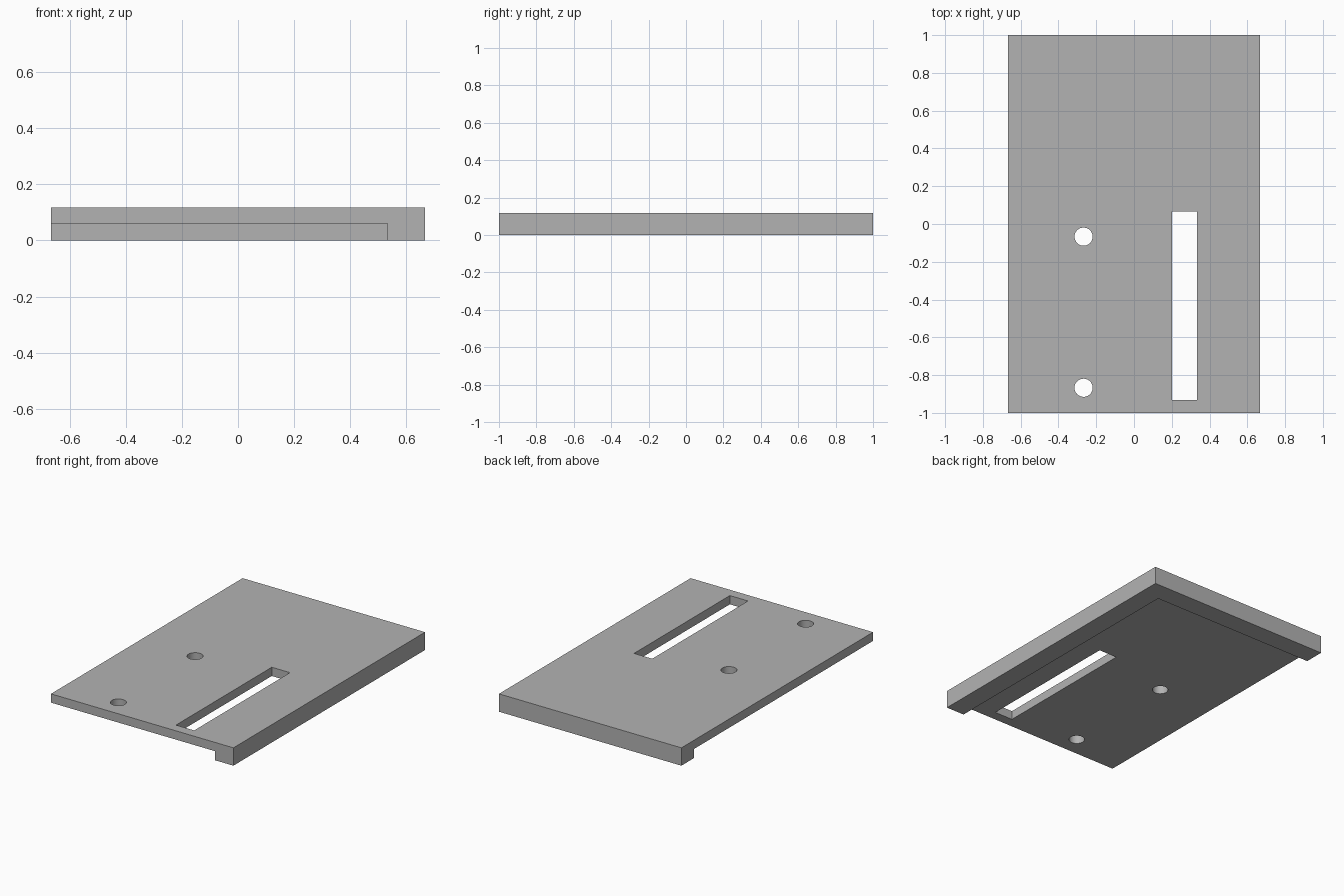
import bpy

old = bpy.data.objects.get("Cube")
if old:
    bpy.data.objects.remove(old, do_unlink=True)

# Overall dimensions
W, L, H = 1.333, 2.0, 0.118
LIP, UNDERSIDE = 0.133, 0.06

grey = bpy.data.materials.new("plain_grey")
grey.use_nodes = True
colour = (0.45, 0.45, 0.45, 1)
grey.diffuse_color = colour
grey.node_tree.nodes["Principled BSDF"].inputs["Base Color"].default_value = colour


def box(name, x0, x1, y0, y1, z0, z1):
    bpy.ops.mesh.primitive_cube_add(size=1, location=((x0 + x1) / 2, (y0 + y1) / 2, (z0 + z1) / 2))
    ob = bpy.context.object
    ob.name = name
    ob.scale = (x1 - x0, y1 - y0, z1 - z0)
    bpy.ops.object.transform_apply(location=False, rotation=False, scale=True)
    ob.data.materials.append(grey)
    return ob


def hole(name, x, y, radius):
    bpy.ops.mesh.primitive_cylinder_add(vertices=48, radius=radius, depth=1, location=(x, y, 0))
    ob = bpy.context.object
    ob.name = name
    ob.data.materials.append(grey)
    return ob


# Solid blank
plate = box("lipped_plate", -W / 2, W / 2, -L / 2, L / 2, 0, H)

# Underside recess leaves a lip along the left and back edges
cutters = [
    box("recess_cutter", -W, W / 2 - LIP, -L, L / 2 - LIP, -1, UNDERSIDE),
    box("slot_cutter", 0.2, 0.333, -0.933, 0.067, -1, 1),
    hole("middle_hole_cutter", -0.267, -0.067, 0.048),
    hole("front_hole_cutter", -0.267, -0.867, 0.048),
]

# Cut the recess, slot and holes
bpy.ops.object.select_all(action="DESELECT")
bpy.context.view_layer.objects.active = plate
plate.select_set(True)
for cutter in cutters:
    cutter.hide_render = True
    cut = plate.modifiers.new(cutter.name, "BOOLEAN")
    cut.operation = "DIFFERENCE"
    cut.solver = "EXACT"
    cut.object = cutter
    bpy.ops.object.modifier_apply(modifier=cut.name)
    bpy.data.objects.remove(cutter, do_unlink=True)

# Smooth hole walls, sharp edges elsewhere
bpy.ops.object.shade_smooth_by_angle(angle=0.5)
